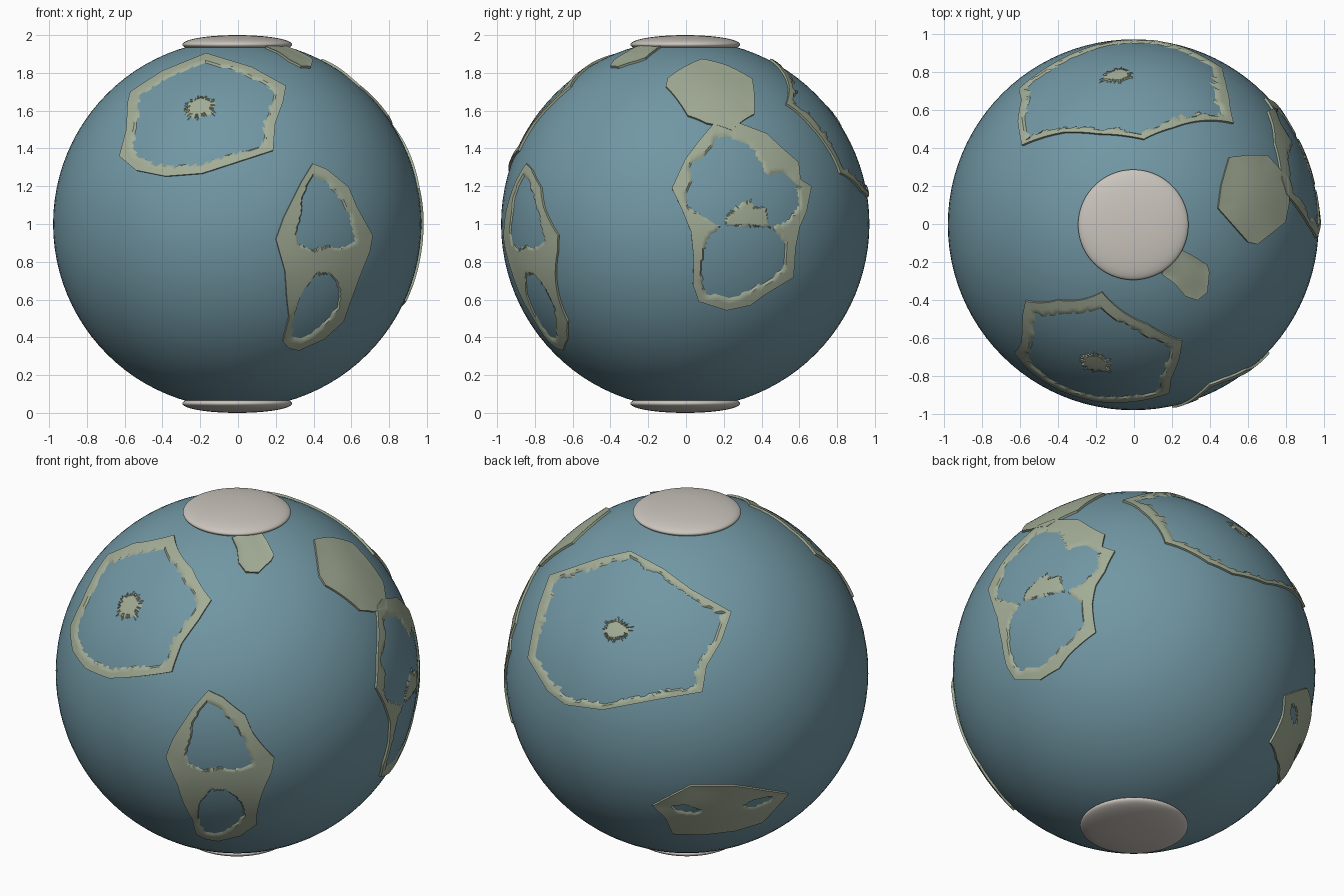
import bpy, bmesh, math, random
from mathutils import Vector
from mathutils.geometry import intersect_point_line

if "Cube" in bpy.data.objects:
    bpy.data.objects.remove(bpy.data.objects["Cube"])

random.seed(4)
R = 0.975
CENTRE = Vector((-0.004, -0.004, 1.0))


def material(name, rgb):
    m = bpy.data.materials.new(name)
    m.diffuse_color = (*rgb, 1)
    m.use_nodes = True
    m.node_tree.nodes["Principled BSDF"].inputs["Base Color"].default_value = m.diffuse_color
    return m


OCEAN = material("ocean blue", (0.165, 0.310, 0.371))
LAND = material("land sage", (0.366, 0.418, 0.305))
ICE = material("ice off white", (0.591, 0.552, 0.503))


def ball(name, mat, loc, scale):
    bpy.ops.mesh.primitive_uv_sphere_add(segments=96, ring_count=48, radius=1, location=loc)
    ob = bpy.context.object
    ob.name = name
    ob.scale = scale
    bpy.ops.object.transform_apply(location=False, rotation=False, scale=True)
    bpy.ops.object.shade_smooth()
    ob.data.materials.append(mat)


def inside(p, poly):
    hit = False
    for (x1, y1), (x2, y2) in zip(poly, poly[1:] + poly[:1]):
        if (y1 > p[1]) != (y2 > p[1]) and p[0] < (x2 - x1) * (p[1] - y1) / (y2 - y1) + x1:
            hit = not hit
    return hit


def land(name, azimuth, elevation, outline, centre=None, holes=(), band=None, rings=30):
    """Plate hugging the globe; outline drawn in the plane seen from a direction.
    Holes dip under the ocean; band = radial range that dips."""
    a, e = math.radians(azimuth), math.radians(elevation)
    right = Vector((math.cos(a), math.sin(a), 0))
    fwd = Vector((math.sin(a) * math.cos(e), -math.cos(a) * math.cos(e), math.sin(e)))
    up = fwd.cross(right)

    def place(p, radius):
        w = math.sqrt(max(0.0, 0.985 ** 2 - p.x ** 2 - p.y ** 2))
        return CENTRE + (right * p.x + up * p.y + fwd * w).normalized() * radius

    pts = [Vector(p) for p in outline]
    c = Vector(centre) if centre else sum(pts, Vector((0, 0))) / len(pts)
    rim = []
    for p, q in zip(pts, pts[1:] + pts[:1]):
        n = max(1, math.ceil((q - p).length / 0.025))
        rim += [p.lerp(q, i / n) for i in range(n)]
    wob = [random.uniform(-0.025, 0.025) for _ in rim]

    bm = bmesh.new()
    sunk = set()

    def add(p, t, i):
        low = any(inside(p, h) for h in holes)
        if band:
            low = band[0] + wob[i] < t < band[1] + wob[i]
        v = bm.verts.new(place(p, 0.970 if low else 0.980 + 0.007 * t ** 4))
        if low:
            sunk.add(v)
        return v

    mid = add(c, 0, 0)
    loops = [[add(c.lerp(p, k / rings), k / rings, i) for i, p in enumerate(rim)]
             for k in range(1, rings + 1)]
    loops.append([bm.verts.new(place(p, 0.962)) for p in rim])  # rim skirt
    n = len(rim)
    for i in range(n):
        j = (i + 1) % n
        bm.faces.new((mid, loops[0][i], loops[0][j]))
        for lo, hi in zip(loops, loops[1:]):
            bm.faces.new((lo[i], hi[i], hi[j], lo[j]))
    buried = [f for f in bm.faces if all(v in sunk for v in f.verts)]
    bmesh.ops.delete(bm, geom=buried, context='FACES')
    bm.normal_update()
    bm.faces.ensure_lookup_table()
    # outline may run either way round: keep the plate facing outward
    if sum(f.normal.dot(f.calc_center_median() - CENTRE) for f in bm.faces) < 0:
        bmesh.ops.reverse_faces(bm, faces=bm.faces[:])
    me = bpy.data.meshes.new(name)
    bm.to_mesh(me)
    bm.free()
    me.materials.append(LAND)
    ob = bpy.data.objects.new(name, me)
    bpy.context.collection.objects.link(ob)
    bpy.ops.object.select_all(action='DESELECT')
    ob.select_set(True)
    bpy.context.view_layer.objects.active = ob
    bpy.ops.object.shade_smooth_by_angle(angle=math.radians(40))


def level(points):
    """Front and side drawings are read with z up from the ground."""
    return [(x, z - 1) for x, z in points]


# Globe and polar caps
ball("ocean_globe", OCEAN, CENTRE, (R, R, R))
for name, z in (("north_ice_cap", 1.95), ("south_ice_cap", 0.05)):
    ball(name, ICE, (-0.004, -0.004, z), (0.29, 0.29, 0.05))

# Upper front continent
land("front_upper_land", 0, 0, level([
    (-.165, 1.904), (.078, 1.83), (.258, 1.73), (.242, 1.645), (.2, 1.53), (.19, 1.39),
    (-.186, 1.268), (-.38, 1.253), (-.535, 1.284), (-.624, 1.359), (-.587, 1.5),
    (-.58, 1.645), (-.566, 1.70), (-.397, 1.81)]), centre=(-.2, .635), band=(.18, .87))

# Lower front continent
land("front_lower_land", 0, 0, level([
    (.40, 1.32), (.474, 1.29), (.59, 1.195), (.633, 1.09), (.717, .94), (.702, .855),
    (.643, .707), (.6, .59), (.564, .485), (.459, .39), (.326, .331), (.274, .342),
    (.242, .379), (.274, .506), (.263, .601), (.253, .75), (.205, .92), (.247, 1.036),
    (.305, 1.152), (.342, 1.226)]), centre=(.44, -.2), holes=[
    level([(.41, 1.26), (.485, 1.22), (.554, 1.13), (.6, 1.05), (.617, .97), (.633, .903),
           (.538, .866), (.485, .887), (.406, .86), (.326, .892), (.316, .96), (.342, 1.05),
           (.348, 1.157)]),
    level([(.42, .728), (.5, .734), (.548, .654), (.538, .559), (.459, .463), (.353, .384),
           (.29, .39), (.295, .485), (.342, .628)])])

# Right continent
land("right_land", 90, 0, level([
    (.246, 1.549), (.43, 1.48), (.52, 1.396), (.6, 1.327), (.61, 1.237), (.668, 1.2),
    (.642, 1.067), (.605, .983), (.584, .877), (.573, .718), (.415, .622), (.346, .57),
    (.219, .543), (.071, .59), (.04, .68), (.045, .813), (.03, .96), (-.018, 1.078),
    (-.071, 1.189), (0, 1.343), (.071, 1.438), (.161, 1.544)]), centre=(.33, .04), holes=[
    level([(.21, 1.48), (.31, 1.44), (.37, 1.396), (.44, 1.263), (.52, 1.28), (.6, 1.21),
           (.61, 1.104), (.547, 1.014), (.47, .985), (.45, .99), (.43, 1.09), (.37, 1.09),
           (.35, 1.13), (.29, 1.104), (.225, 1.05), (.21, .99), (.17, .99), (.07, 1.057),
           (.01, 1.094), (0, 1.16), (.03, 1.237), (.02, 1.316), (.1, 1.37), (.17, 1.465)]),
    level([(.19, .99), (.467, .983), (.536, .89), (.53, .77), (.44, .69), (.336, .644),
           (.256, .6), (.1, .628), (.08, .76), (.114, .92)])])

# Large back continent
land("back_land", 215, 25, [
    (-.304, .65), (-.126, .554), (.019, .446), (.239, .323), (.185, .167), (.105, .032),
    (.083, -.108), (-.142, -.145), (-.454, -.204), (-.653, -.177), (-.75, -.102),
    (-.857, .075), (-.825, .247), (-.798, .355), (-.739, .52), (-.465, .613)],
    centre=(-.39, .231), band=(.13, .92), rings=40)

# Southern back continent
land("back_lower_land", 215, 25, [
    (-.185, -.72), (-.1, -.675), (.02, -.613), (.26, -.613), (.546, -.656), (.49, -.72),
    (.406, -.81), (.26, -.855), (.083, -.876), (-.078, -.871), (-.116, -.785)], holes=[
    [(-.09, -.722), (0, -.725), (.08, -.75), (.06, -.765), (-.05, -.757)],
    [(.3, -.73), (.37, -.69), (.46, -.675), (.45, -.70), (.36, -.735)]])

# Small northern islands
land("right_upper_land", 0, 90, [
    (.505, .355), (.6, .366), (.705, .366), (.815, .245), (.82, .113), (.8, .013),
    (.653, -.103), (.605, -.092), (.447, .087), (.463, .208)])
land("polar_tab_land", 0, 90, [
    (.15, -.26), (.23, -.12), (.31, -.16), (.39, -.21), (.40, -.25), (.39, -.355),
    (.337, -.397), (.274, -.376), (.216, -.308)])
